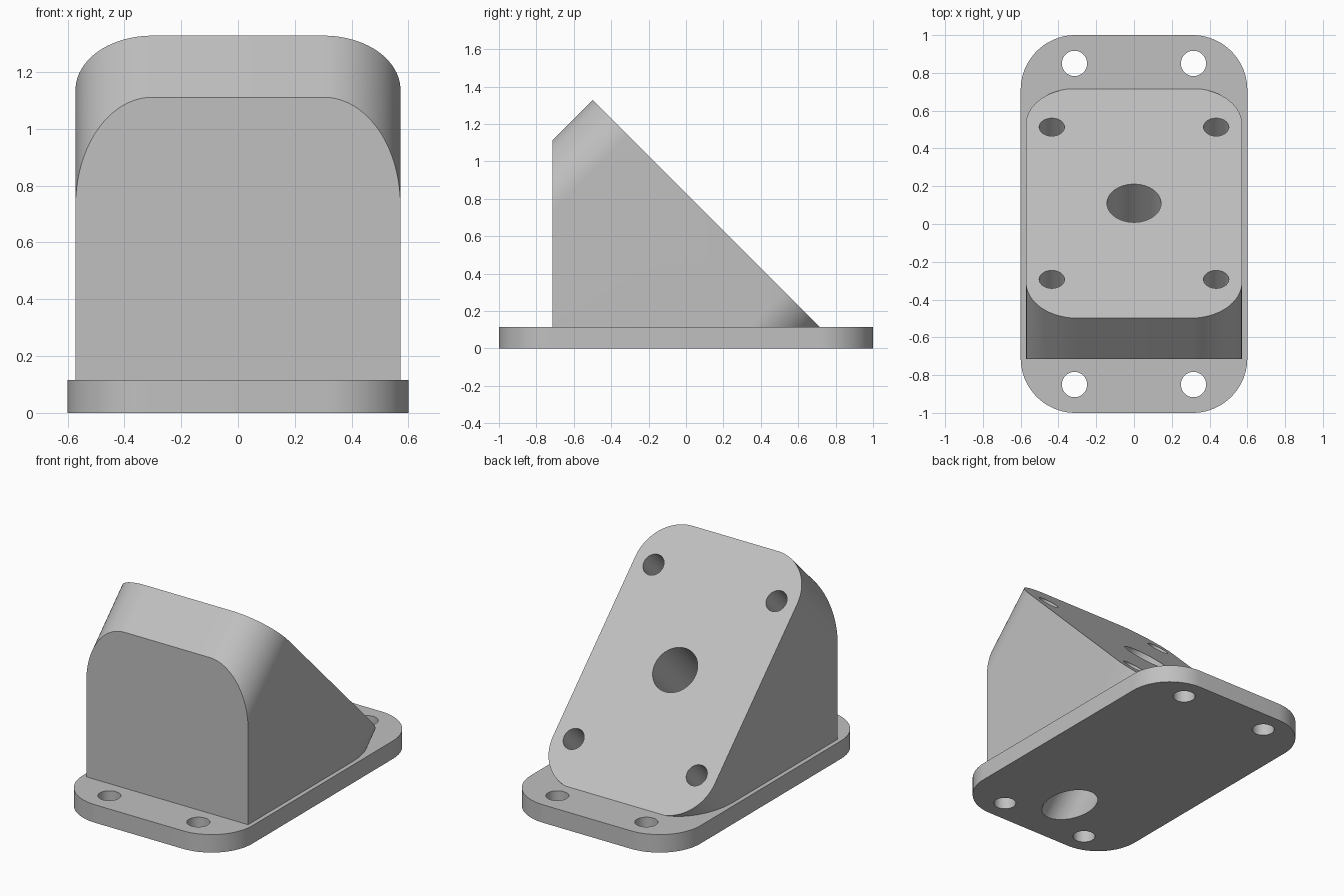
import bpy
import bmesh
from math import radians, sin, cos, pi
from mathutils import Matrix, Vector

if "Cube" in bpy.data.objects:
    bpy.data.objects.remove(bpy.data.objects["Cube"])

PLATE_H = 0.115
FRONT_Y = -0.715
HOLE_R = 0.067

# Frame of the sloped face: local z is its normal, local y runs down the slope
SLOPE = Matrix.Translation((0, 0.11, 0.72)) @ Matrix.Rotation(radians(-45), 4, 'X')

grey = bpy.data.materials.new("plain grey")
grey.use_nodes = True
grey.diffuse_color = (0.53, 0.53, 0.53, 1)
grey.node_tree.nodes["Principled BSDF"].inputs["Base Color"].default_value = grey.diffuse_color


def rounded_block(bm, half_x, half_y, radius, z0, z1, steps=20):
    """Extrude a rounded rectangle from z0 to z1."""
    corners = [(1, 1), (-1, 1), (-1, -1), (1, -1)]
    ring = []
    for i, (sx, sy) in enumerate(corners):
        for k in range(steps + 1):
            a = (i + k / steps) * pi / 2
            ring.append(bm.verts.new((sx * (half_x - radius) + radius * cos(a),
                                      sy * (half_y - radius) + radius * sin(a), z0)))
    base = bm.faces.new(ring)
    top = bmesh.ops.extrude_face_region(bm, geom=[base])["geom"]
    bmesh.ops.translate(bm, vec=(0, 0, z1 - z0),
                        verts=[g for g in top if isinstance(g, bmesh.types.BMVert)])


def slice_off(bm, point, outward):
    """Cut away everything beyond a plane and cap the opening."""
    cut = bmesh.ops.bisect_plane(bm, geom=bm.verts[:] + bm.edges[:] + bm.faces[:],
                                 plane_co=point, plane_no=outward, clear_outer=True)
    edges = [g for g in cut["geom_cut"] if isinstance(g, bmesh.types.BMEdge)]
    bmesh.ops.contextual_create(bm, geom=edges)


def make_object(name, bm):
    bmesh.ops.recalc_face_normals(bm, faces=bm.faces[:])
    mesh = bpy.data.meshes.new(name)
    bm.to_mesh(mesh)
    bm.free()
    mesh.materials.append(grey)
    obj = bpy.data.objects.new(name, mesh)
    bpy.context.collection.objects.link(obj)
    return obj


def drill(frame, x, y, radius, z0, z1):
    """Make a drill bit along the z axis of a frame."""
    bm = bmesh.new()
    place = frame @ Matrix.Translation((x, y, (z0 + z1) / 2))
    bmesh.ops.create_cone(bm, cap_ends=True, segments=48, radius1=radius,
                          radius2=radius, depth=z1 - z0, matrix=place)
    return make_object("drill_bit", bm)


def combine(target, tool, operation):
    """Apply a boolean and discard the tool."""
    tool.hide_render = True
    mod = target.modifiers.new(operation.lower(), 'BOOLEAN')
    mod.operation = operation
    mod.solver = 'EXACT'
    mod.object = tool
    bpy.context.view_layer.objects.active = target
    bpy.ops.object.modifier_apply(modifier=mod.name)
    bpy.data.objects.remove(tool)


# Base plate
bm = bmesh.new()
rounded_block(bm, 0.6, 1.0, 0.29, 0, PLATE_H)
mount = make_object("angled_mount", bm)

# Wedge body: a rounded bar square to the slope, trimmed at the front and in the plate
bm = bmesh.new()
rounded_block(bm, 0.572, 0.86, 0.27, -1.2, 0)
bm.transform(SLOPE)
slice_off(bm, Vector((0, FRONT_Y, 0)), Vector((0, -1, 0)))
slice_off(bm, Vector((0, 0, PLATE_H / 2)), Vector((0, 0, -1)))
combine(mount, make_object("wedge_body", bm), 'UNION')

# Bolt holes in the plate and blind holes in the slope
for sx in (-1, 1):
    for sy in (-1, 1):
        bolt = drill(Matrix(), sx * 0.315, sy * 0.85, HOLE_R, -0.1, 0.2)
        combine(mount, bolt, 'DIFFERENCE')
        blind = drill(SLOPE, sx * 0.435, sy * 0.57, HOLE_R, -0.3, 0.1)
        combine(mount, blind, 'DIFFERENCE')

# Central bore, from the slope out through the underside
combine(mount, drill(SLOPE, 0, 0, 0.143, -1.5, 0.2), 'DIFFERENCE')

# Smooth the rounded walls and keep the rims sharp
bpy.ops.object.select_all(action='DESELECT')
mount.select_set(True)
bpy.context.view_layer.objects.active = mount
bpy.ops.object.shade_smooth_by_angle(angle=radians(20))
